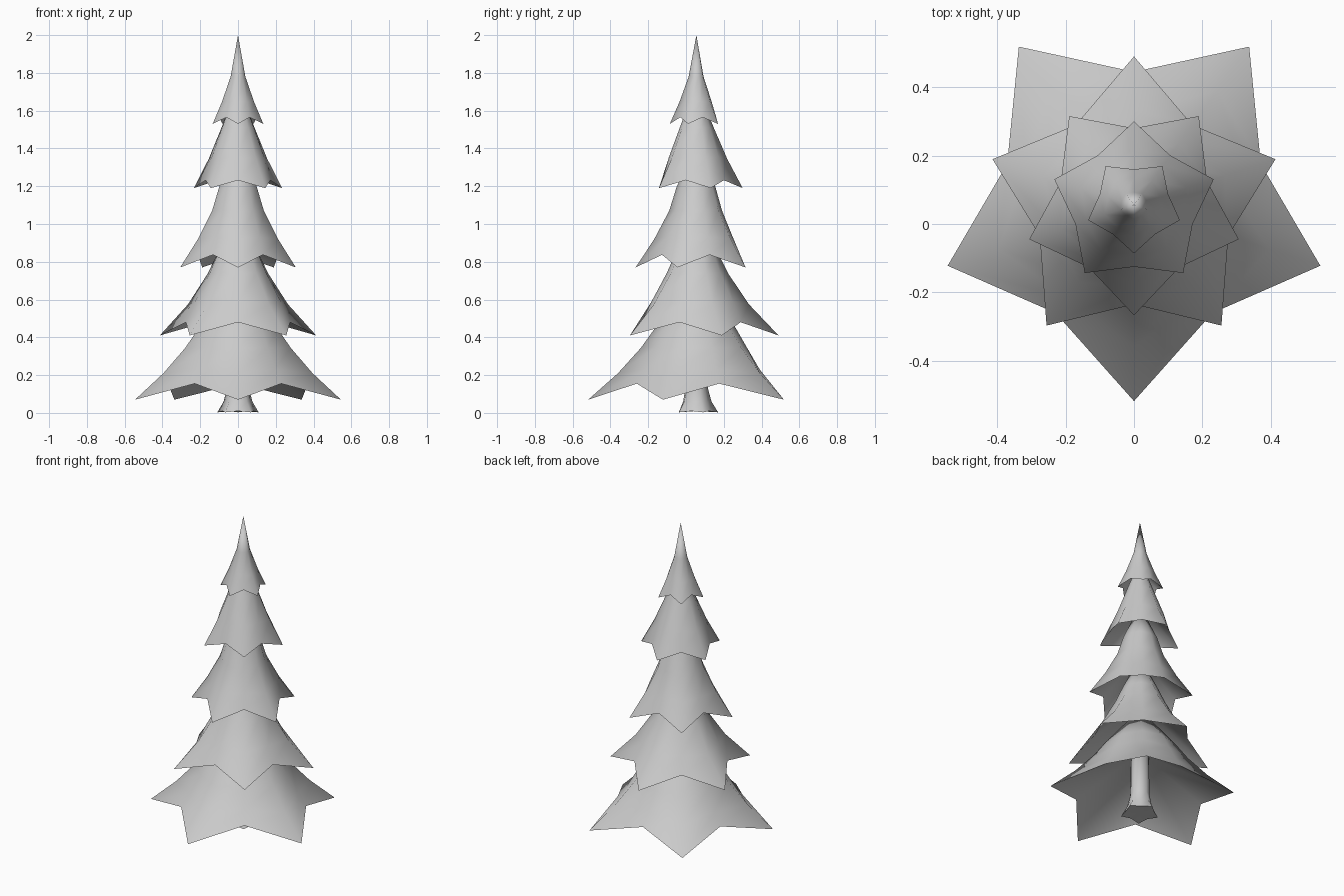
import bpy, bmesh, math

CY = 0.055  # the tree axis sits slightly behind the origin


def star_stack(name, rings, start, apex, under):
    """Loft ten-sided star rings (ridge r, ridge z, valley r, valley z).
    apex closes the top, under is the height of the underside's centre."""
    bm = bmesh.new()
    loops = []
    for r1, z1, r2, z2 in [rings[0]] + rings:
        loop = []
        for i in range(10):
            a = math.radians(start + 36 * i)
            r, z = (r1, z1) if i % 2 == 0 else (r2, z2)
            loop.append(bm.verts.new((r * math.cos(a), CY + r * math.sin(a), z)))
        loops.append(loop)
    rim, loops = loops[0], loops[1:]  # separate rim keeps the edge crisp
    for lo, hi in zip(loops, loops[1:]):
        for i in range(10):
            j = (i + 1) % 10
            bm.faces.new((lo[i], lo[j], hi[j], hi[i]))
    top = bm.verts.new((0, CY, apex))
    mid = bm.verts.new((0, CY, under))
    for i in range(10):
        j = (i + 1) % 10
        bm.faces.new((loops[-1][i], loops[-1][j], top))
        bm.faces.new((rim[j], rim[i], mid))
    for f in bm.faces:
        f.smooth = True
    mesh = bpy.data.meshes.new(name)
    bm.to_mesh(mesh)
    bm.free()
    obj = bpy.data.objects.new(name, mesh)
    bpy.context.collection.objects.link(obj)
    return obj


# Trunk with flared root points
star_stack("trunk", [(0.115, 0.003, 0.085, 0.01), (0.08, 0.06, 0.07, 0.06),
                     (0.061, 0.13, 0.058, 0.13), (0.055, 0.40, 0.055, 0.40)],
           90, 0.41, 0.01)

# Branch tiers: drooping skirts with hollow undersides, alternately turned
tiers = [
    ([(0.573, 0.07, 0.39, 0.155), (0.415, 0.21, 0.335, 0.23),
      (0.293, 0.345, 0.268, 0.345), (0.218, 0.45, 0.208, 0.45)], 0.72, 0.42),
    ([(0.435, 0.41, 0.29, 0.48), (0.278, 0.575, 0.24, 0.585),
      (0.167, 0.74, 0.157, 0.74), (0.117, 0.84, 0.113, 0.84)], 1.08, 0.76),
    ([(0.322, 0.77, 0.225, 0.837), (0.223, 0.92, 0.193, 0.93),
      (0.144, 1.07, 0.136, 1.07), (0.105, 1.195, 0.101, 1.195)], 1.43, 1.08),
    ([(0.245, 1.19, 0.18, 1.232), (0.163, 1.345, 0.145, 1.355),
      (0.092, 1.51, 0.088, 1.51), (0.064, 1.58, 0.062, 1.58)], 1.74, 1.42),
    ([(0.141, 1.53, 0.105, 1.565), (0.09, 1.645, 0.08, 1.65),
      (0.041, 1.78, 0.038, 1.78)], 2.0, 1.70),
]
for n, (rings, apex, under) in enumerate(tiers):
    star_stack(f"branch_tier_{n + 1}", rings, -90 if n % 2 == 0 else 90, apex, under)
